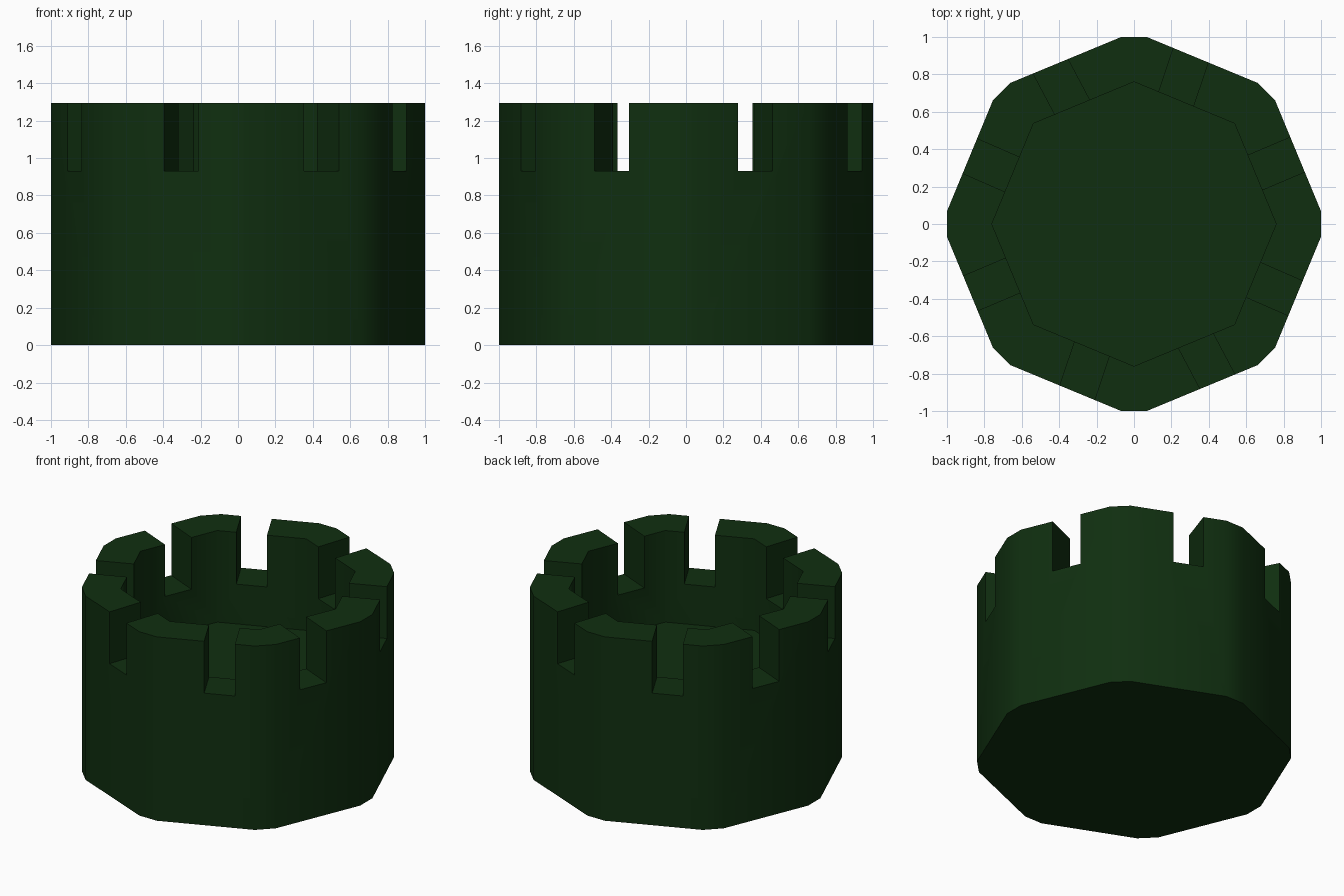
import bpy, bmesh
from math import radians, sin, cos
from mathutils import Matrix

cube = bpy.data.objects.get("Cube")
if cube:
    bpy.data.objects.remove(cube, do_unlink=True)

HEIGHT, SLOT_Z, FLOOR_Z = 1.295, 0.93, 0.65
INNER_R = 0.76

green = bpy.data.materials.new("dark green")
green.use_nodes = True
colour = (0.005, 0.028, 0.005, 1)
green.diffuse_color = colour
green.node_tree.nodes["Principled BSDF"].inputs["Base Color"].default_value = colour


def make_object(name, bm):
    bmesh.ops.recalc_face_normals(bm, faces=bm.faces[:])
    mesh = bpy.data.meshes.new(name)
    bm.to_mesh(mesh)
    bm.free()
    mesh.materials.append(green)
    obj = bpy.data.objects.new(name, mesh)
    bpy.context.collection.objects.link(obj)
    return obj


def prism(name, outline, z0, z1):
    bm = bmesh.new()
    base = bm.faces.new([bm.verts.new((x, y, z0)) for x, y in outline])
    top = bmesh.ops.extrude_face_region(bm, geom=[base])["geom"]
    bmesh.ops.translate(bm, vec=(0, 0, z1 - z0),
                        verts=[v for v in top if isinstance(v, bmesh.types.BMVert)])
    return make_object(name, bm)


def subtract(target, cutter):
    mod = target.modifiers.new(cutter.name, 'BOOLEAN')
    mod.operation = 'DIFFERENCE'
    mod.solver = 'EXACT'
    mod.object = cutter
    bpy.context.view_layer.objects.active = target
    bpy.ops.object.modifier_apply(modifier=mod.name)
    bpy.data.objects.remove(cutter, do_unlink=True)


# Octagonal body with each corner cut by a narrow flat
outline = []
for k in range(8):
    a = radians(45 * k)
    for t in (-0.068, 0.068):
        outline.append((cos(a) - t * sin(a), sin(a) + t * cos(a)))
body = prism("crenellated_body", outline, 0, HEIGHT)

# Octagonal hollow
hollow = [(INNER_R * cos(radians(45 * k)), INNER_R * sin(radians(45 * k))) for k in range(8)]
subtract(body, prism("hollow_cutter", hollow, FLOOR_Z, HEIGHT + 0.2))

# Four slots running right across the rim, giving eight gaps
for angle, shift in ((23, 0), (71.4, 0), (117.9, 0), (156.4, -0.02)):
    bm = bmesh.new()
    bmesh.ops.create_cube(bm, size=1)
    bmesh.ops.scale(bm, vec=(3, 0.2, 1), verts=bm.verts)
    bmesh.ops.translate(bm, vec=(0, 0, SLOT_Z + 0.5), verts=bm.verts)
    bmesh.ops.rotate(bm, matrix=Matrix.Rotation(radians(angle), 3, 'Z'), verts=bm.verts)
    bmesh.ops.translate(bm, vec=(0, shift, 0), verts=bm.verts)
    subtract(body, make_object("slot_cutter", bm))

# Soft wall corners, crisp rim edges
bpy.ops.object.select_all(action='DESELECT')
body.select_set(True)
bpy.context.view_layer.objects.active = body
bpy.ops.object.shade_smooth_by_angle(angle=radians(50))
